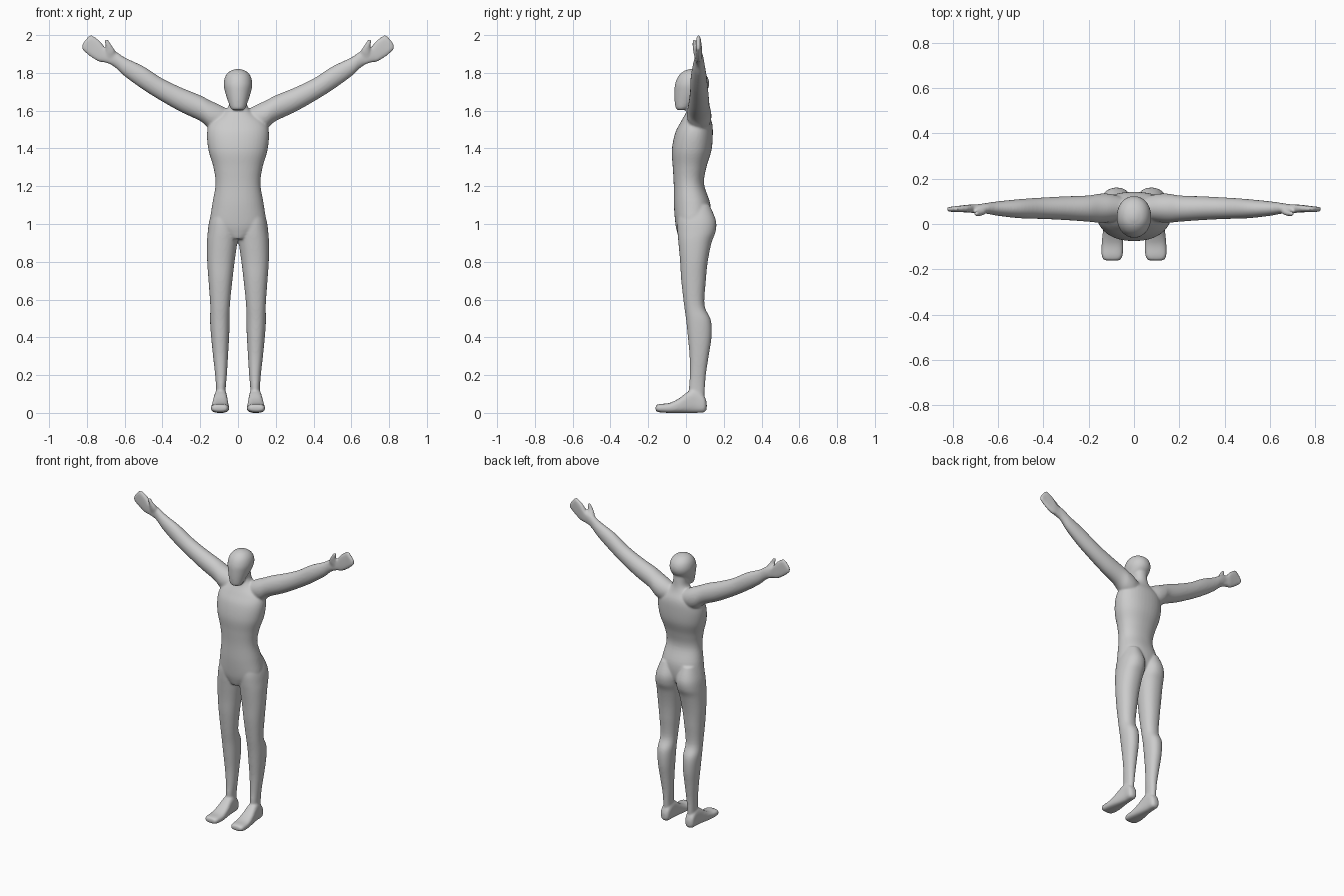
import bpy, bmesh, math

SIDES, STEPS = 40, 5
parts = []


def spline(p0, p1, p2, p3, t):
    # Catmull-Rom blend between two section rows
    return [0.5 * (2*b + (c - a)*t + (2*a - 5*b + 4*c - d)*t*t + (3*b - a - 3*c + d)*t**3)
            for a, b, c, d in zip(p0, p1, p2, p3)]


def loft(name, axis, rows, power=2.2, side=1):
    """Skin rounded sections; row = (position on axis, min a, max a, min b, max b)."""
    dense = []
    for i in range(len(rows) - 1):
        q = [rows[max(i - 1, 0)], rows[i], rows[i + 1], rows[min(i + 2, len(rows) - 1)]]
        dense += [spline(*q, k / STEPS) for k in range(STEPS)]
    dense.append(rows[-1])
    bm = bmesh.new()
    rings = []
    for pos, a0, a1, b0, b1 in dense:
        ring = []
        for k in range(SIDES):
            t = 2 * math.pi * k / SIDES
            c, s = math.cos(t), math.sin(t)
            a = (a0 + a1) / 2 + (a1 - a0) / 2 * math.copysign(abs(c) ** (2 / power), c)
            b = (b0 + b1) / 2 + (b1 - b0) / 2 * math.copysign(abs(s) ** (2 / power), s)
            x, y, z = {'X': (pos, a, b), 'Y': (a, pos, b), 'Z': (a, b, pos)}[axis]
            ring.append(bm.verts.new((x * side, y, z)))
        rings.append(ring)
    for r, q in zip(rings, rings[1:]):
        for k in range(SIDES):
            n = (k + 1) % SIDES
            bm.faces.new((r[k], r[n], q[n], q[k]))
    bm.faces.new(rings[0])
    bm.faces.new(rings[-1])
    bmesh.ops.recalc_face_normals(bm, faces=bm.faces)
    mesh = bpy.data.meshes.new(name)
    bm.to_mesh(mesh)
    bm.free()
    ob = bpy.data.objects.new(name, mesh)
    bpy.context.collection.objects.link(ob)
    parts.append(ob)


# Torso and neck
loft("body", 'Z', [
    (.92, -.04, .04, -.035, .06), (.95, -.09, .09, -.045, .09), (1.0, -.145, .145, -.056, .125),
    (1.1, -.137, .137, -.064, .13), (1.21, -.119, .119, -.065, .096), (1.3, -.13, .13, -.07, .108),
    (1.39, -.156, .156, -.075, .135), (1.48, -.164, .164, -.058, .142), (1.54, -.145, .145, -.028, .137),
    (1.59, -.08, .08, .0, .115), (1.63, -.048, .048, .008, .105), (1.7, -.045, .045, .01, .1)])

# Head
loft("head", 'Z', [
    (1.603, -.028, .028, -.046, .0), (1.615, -.04, .04, -.055, .02), (1.65, -.053, .053, -.06, .06),
    (1.7, -.069, .069, -.061, .108), (1.74, -.076, .076, -.058, .123), (1.78, -.068, .068, -.042, .113),
    (1.808, -.045, .045, -.014, .083), (1.821, -.01, .01, .02, .045)], 2.1)

for s in (1, -1):
    # Leg with thigh, knee and calf
    loft("leg", 'Z', [
        (.06, .066, .115, .02, .095), (.13, .065, .116, .016, .1), (.2, .059, .121, .02, .105),
        (.3, .053, .132, .019, .12), (.4, .047, .142, .01, .135), (.49, .044, .148, .001, .132),
        (.57, .043, .147, -.01, .098), (.7, .03, .156, -.025, .105), (.8, .018, .163, -.031, .115),
        (.9, .004, .164, -.04, .135), (.96, -.002, .16, -.045, .157), (1.02, .0, .151, -.045, .158),
        (1.1, .025, .125, -.03, .125)], 2.2, s)
    # Foot
    loft("foot", 'Y', [
        (.11, .078, .104, .02, .055), (.095, .062, .122, .003, .09), (.05, .058, .125, 0, .125),
        (.01, .055, .13, 0, .112), (-.04, .05, .138, 0, .075), (-.09, .047, .143, 0, .052),
        (-.14, .05, .143, .003, .047), (-.161, .062, .132, .01, .04)], 2.8, s)
    # Arm from collar to wrist
    loft("arm", 'X', [
        (.04, .025, .115, 1.5, 1.60), (.1, .01, .132, 1.49, 1.632), (.15, .005, .134, 1.505, 1.655),
        (.2, .01, .126, 1.545, 1.681), (.3, .017, .122, 1.592, 1.722), (.4, .022, .117, 1.648, 1.77),
        (.5, .025, .11, 1.71, 1.834), (.6, .036, .1, 1.782, 1.882), (.65, .045, .093, 1.828, 1.915),
        (.7, .05, .085, 1.858, 1.93)], 2.0, s)
    # Hand with closed fingers
    loft("hand", 'X', [
        (.66, .048, .088, 1.84, 1.91), (.7, .048, .086, 1.854, 1.93), (.72, .05, .086, 1.857, 1.955),
        (.74, .051, .084, 1.861, 1.976), (.775, .053, .08, 1.882, 1.999), (.79, .053, .078, 1.893, 1.994),
        (.81, .054, .076, 1.91, 1.972), (.824, .056, .074, 1.924, 1.952)], 2.8, s)
    # Thumb
    loft("thumb", 'Z', [
        (1.875, .645, .71, .048, .08), (1.915, .65, .702, .038, .075), (1.945, .668, .702, .035, .06),
        (1.965, .681, .706, .035, .055), (1.977, .69, .706, .037, .052)], 2.2, s)

# Fuse all parts into one smooth skin
bpy.ops.object.select_all(action='DESELECT')
for ob in parts:
    ob.select_set(True)
body = parts[0]
bpy.context.view_layer.objects.active = body
bpy.ops.object.join()
skin = body.modifiers.new("skin", 'REMESH')
skin.mode = 'VOXEL'
skin.voxel_size = 0.006
skin.use_smooth_shade = True
soften = body.modifiers.new("soften", 'SMOOTH')
soften.factor = 0.5
soften.iterations = 8
